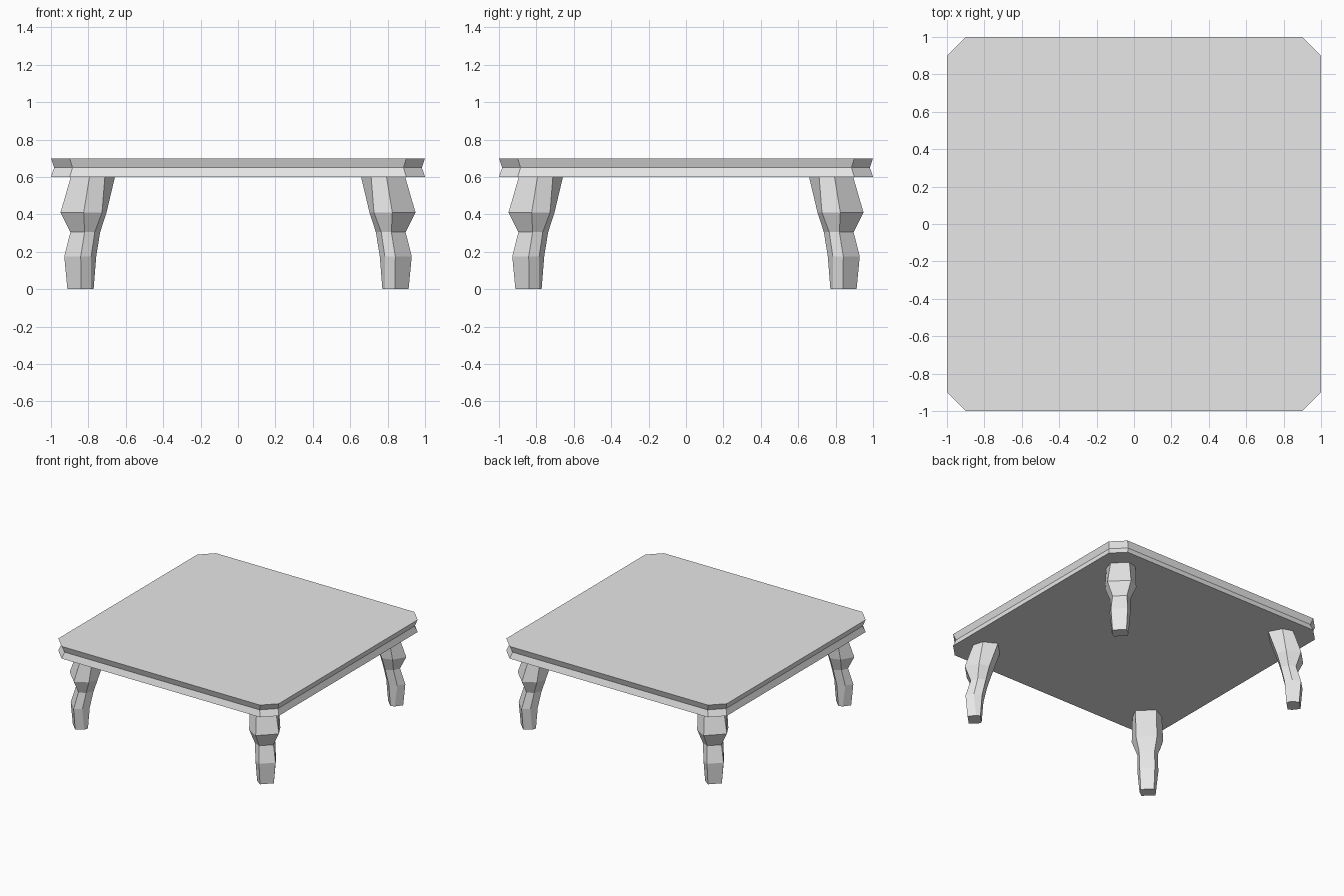
import bpy, bmesh

cube = bpy.data.objects.get("Cube")
if cube:
    bpy.data.objects.remove(cube, do_unlink=True)

grey = bpy.data.materials.new("plain_grey")
grey.use_nodes = True
grey.diffuse_color = (0.8, 0.8, 0.8, 1)
grey.node_tree.nodes["Principled BSDF"].inputs["Base Color"].default_value = (0.8, 0.8, 0.8, 1)


def loft(name, rings):
    """Skin a stack of equal-sized rings into a closed flat-shaded solid."""
    bm = bmesh.new()
    loops = [[bm.verts.new(p) for p in ring] for ring in rings]
    n = len(loops[0])
    for a, b in zip(loops, loops[1:]):
        for i in range(n):
            j = (i + 1) % n
            bm.faces.new((a[i], a[j], b[j], b[i]))
    bm.faces.new(loops[0][::-1])
    bm.faces.new(loops[-1])
    bmesh.ops.recalc_face_normals(bm, faces=bm.faces)
    mesh = bpy.data.meshes.new(name)
    bm.to_mesh(mesh)
    bm.free()
    mesh.materials.append(grey)
    obj = bpy.data.objects.new(name, mesh)
    bpy.context.collection.objects.link(obj)
    return obj


# Table top: clipped square with a V groove round the rim
def clipped_square(s, z):
    c = 0.9 * s
    return [(s, -c, z), (s, c, z), (c, s, z), (-c, s, z),
            (-s, c, z), (-s, -c, z), (-c, -s, z), (c, -s, z)]


loft("table_top", [clipped_square(s, z) for s, z in ((1, 0.6), (0.983, 0.65), (1, 0.7))])

# Legs: six-sided, turned to the corners.
# Each level: height, then (centre, half width) of outer face, side edges, inner face
levels = [
    (0.0, (0.875, 0.037), (0.829, 0.044), (0.807, 0.035)),
    (0.175, (0.885, 0.044), (0.84, 0.055), (0.798, 0.04)),
    (0.305, (0.858, 0.038), (0.82, 0.054), (0.778, 0.041)),
    (0.41, (0.887, 0.062), (0.81, 0.083), (0.758, 0.055)),
    (0.6, (0.844, 0.05), (0.79, 0.078), (0.713, 0.055)),
]


def leg_ring(level, sx, sy):
    z, *pairs = level
    one_side = [(c + h, c - h) for c, h in pairs]
    other_side = [(y, x) for x, y in reversed(one_side)]
    return [(sx * x, sy * y, z) for x, y in one_side + other_side]


for end, sy in (("front", -1), ("back", 1)):
    for side, sx in (("left", 1), ("right", -1)):
        loft(f"{end}_{side}_leg", [leg_ring(lv, sx, sy) for lv in levels])
